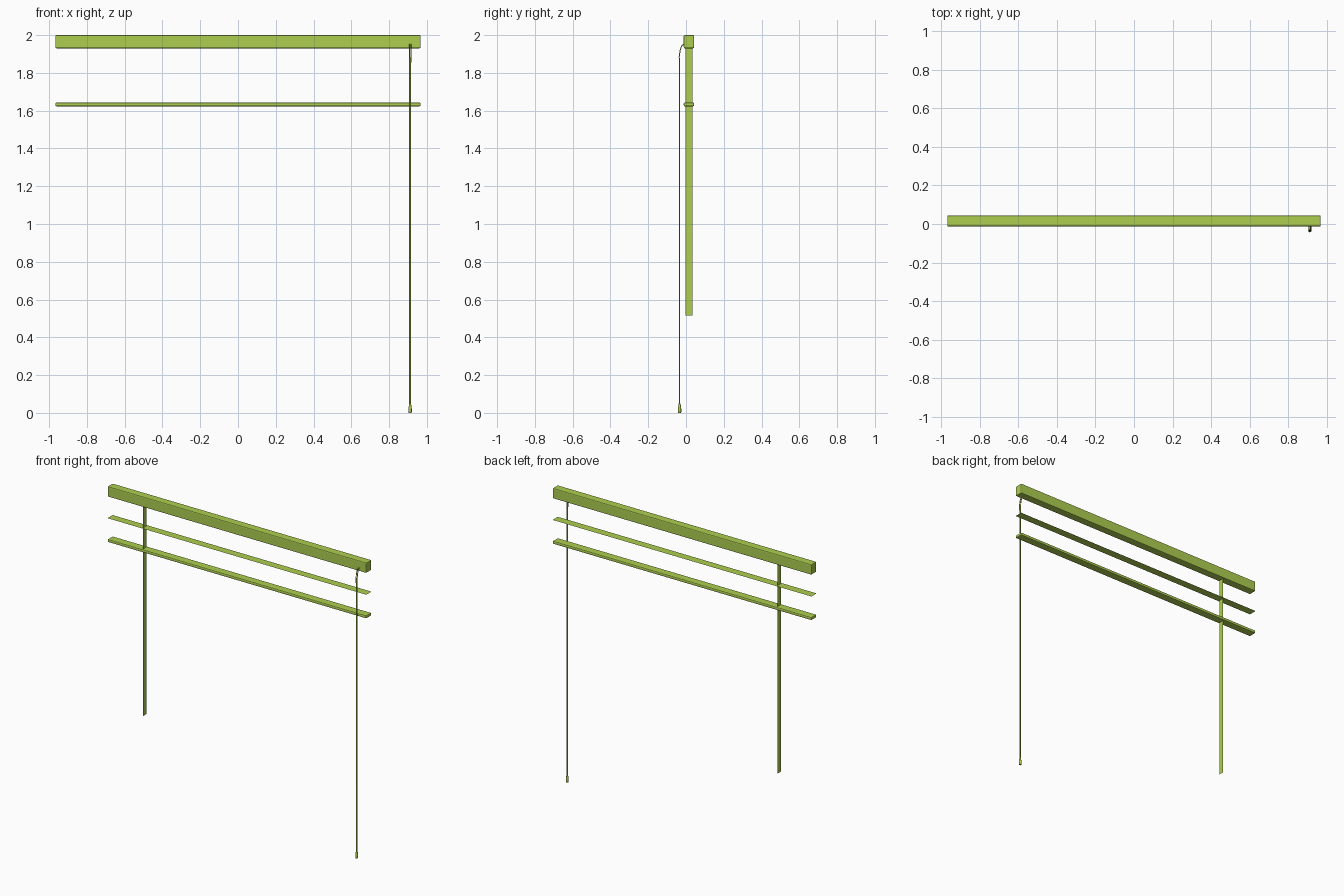
import bpy, bmesh, math
from mathutils import Vector

if "Cube" in bpy.data.objects:
    bpy.data.objects.remove(bpy.data.objects["Cube"])

green = bpy.data.materials.new("green")
green.diffuse_color = (0.42, 0.62, 0.08, 1)
green.use_nodes = True
green.node_tree.nodes["Principled BSDF"].inputs["Base Color"].default_value = green.diffuse_color


def link(name, data):
    ob = bpy.data.objects.new(name, data)
    bpy.context.collection.objects.link(ob)
    data.materials.append(green)
    return ob


def rail(name, half_x, y0, y1, z0, z1, bevel):
    """Long box with rounded edges."""
    bm = bmesh.new()
    bmesh.ops.create_cube(bm, size=1)
    for v in bm.verts:
        v.co = Vector((v.co.x * 2 * half_x, y0 + (v.co.y + 0.5) * (y1 - y0),
                       z0 + (v.co.z + 0.5) * (z1 - z0)))
    bmesh.ops.bevel(bm, geom=bm.edges[:], offset=bevel, segments=2,
                    profile=0.5, affect='EDGES')
    me = bpy.data.meshes.new(name)
    bm.to_mesh(me)
    bm.free()
    return link(name, me)


def sheet(name, corners):
    """Single flat quad."""
    me = bpy.data.meshes.new(name)
    me.from_pydata(corners, [], [(0, 1, 2, 3)])
    return link(name, me)


def pull_cord(name, x_top, x_low):
    """Cord leaving the rail, bending over and hanging straight."""
    path = [(x_top, -0.010, 1.952), (x_top, -0.022, 1.945),
            (x_top, -0.031, 1.92), (x_top, -0.036, 1.885),
            (x_low, -0.034, 1.84), (x_low, -0.034, 0.04)]
    cu = bpy.data.curves.new(name, 'CURVE')
    cu.dimensions = '3D'
    cu.bevel_depth = 0.003
    cu.bevel_resolution = 1
    cu.use_fill_caps = True
    sp = cu.splines.new('POLY')
    sp.points.add(len(path) - 1)
    for p, co in zip(sp.points, path):
        p.co = (*co, 1)
    return link(name, cu)


def tassel(name, x, y, profile, sides=12):
    """Turned weight at the end of the cord."""
    bm = bmesh.new()
    rings = [[bm.verts.new((x + r * math.cos(2 * math.pi * i / sides),
                            y + r * math.sin(2 * math.pi * i / sides), z))
              for i in range(sides)] for r, z in profile]
    for a, b in zip(rings, rings[1:]):
        for i in range(sides):
            j = (i + 1) % sides
            bm.faces.new((a[i], a[j], b[j], b[i]))
    bm.faces.new(rings[0][::-1])
    bm.faces.new(rings[-1])
    for f in bm.faces:
        f.smooth = len(f.verts) == 4
    me = bpy.data.meshes.new(name)
    bm.to_mesh(me)
    bm.free()
    return link(name, me)


X = 0.967
Y0, Y1 = -0.012, 0.043

# Rails and slat
rail("head_rail", X, Y0, Y1, 1.93, 2.0, 0.006)
rail("bottom_rail", X, Y0, Y1, 1.623, 1.643, 0.006)
sheet("slat", [(-X, Y0, 1.785), (X, Y0, 1.785), (X, Y1, 1.785), (-X, Y1, 1.785)])

# Ladder tape, edge-on to the front
sheet("ladder_tape", [(-0.707, -0.003, 0.515), (-0.707, 0.034, 0.515),
                      (-0.707, 0.034, 2.0), (-0.707, -0.003, 2.0)])

# Twin pull cords and end weight
for side, s in (("left", -1), ("right", 1)):
    pull_cord("pull_cord_" + side, 0.911 + s * 0.004, 0.911 + s * 0.0028)
tassel("cord_tassel", 0.911, -0.034,
       [(0.007, 0.0), (0.009, 0.004), (0.009, 0.022), (0.006, 0.042), (0.004, 0.05)])
